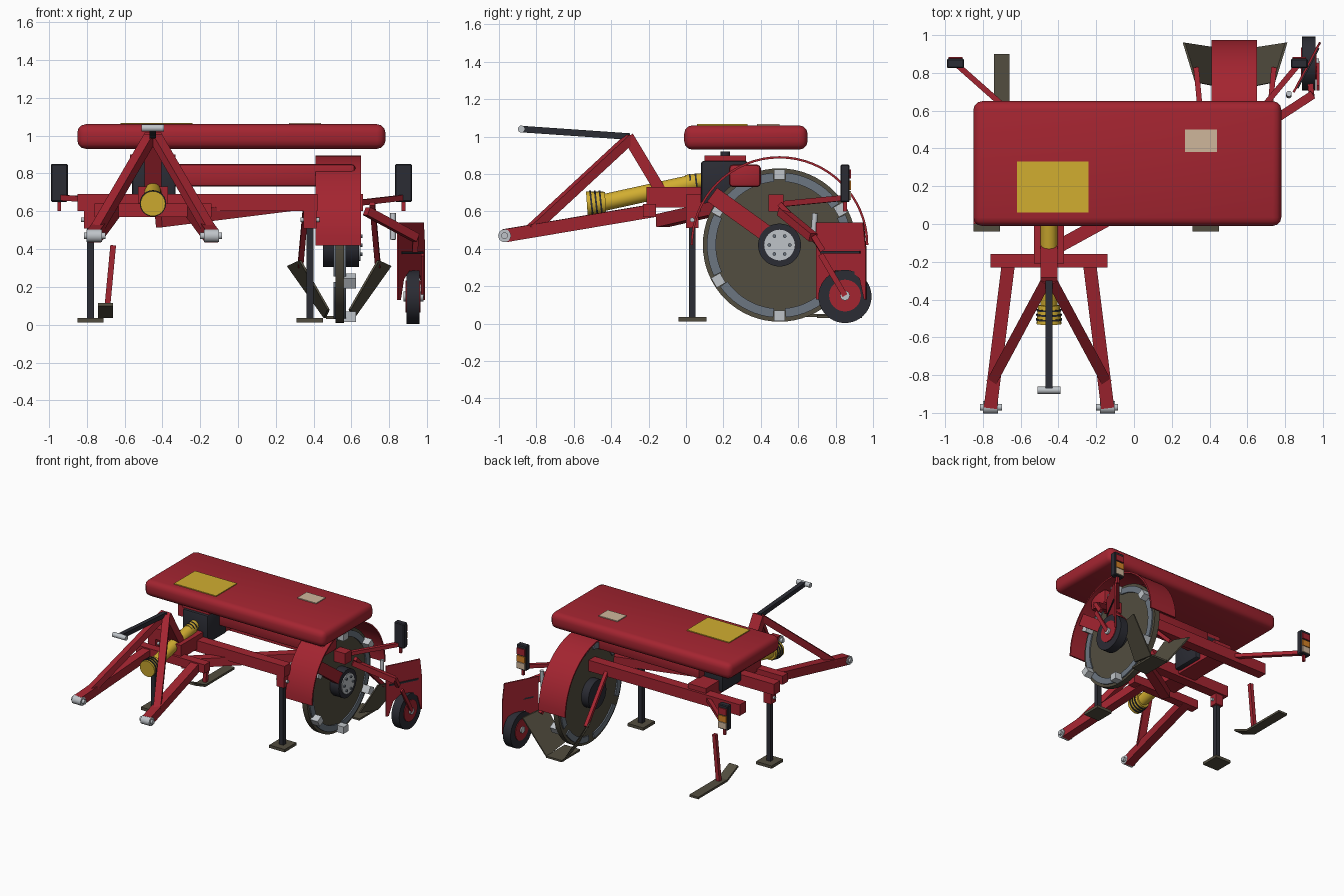
import bpy, bmesh, math
from mathutils import Vector, Matrix

if "Cube" in bpy.data.objects:
    bpy.data.objects.remove(bpy.data.objects["Cube"])

def mat(name, *rgb):
    m = bpy.data.materials.new(name)
    m.diffuse_color = (*rgb, 1)
    m.use_nodes = True
    m.node_tree.nodes["Principled BSDF"].inputs["Base Color"].default_value = m.diffuse_color
    return m

RED = mat("red paint", 0.37, 0.018, 0.03)
DARK = mat("charcoal", 0.024, 0.025, 0.034)
YELLOW = mat("yellow", 0.64, 0.42, 0.03)
BEIGE = mat("beige", 0.62, 0.47, 0.33)
OLIVE = mat("worn iron", 0.085, 0.075, 0.05)
STEEL = mat("blue steel", 0.15, 0.18, 0.22)
SILVER = mat("bright steel", 0.52, 0.55, 0.58)
ORANGE = mat("orange", 0.65, 0.22, 0.02)

def finish(name, bm, m, smooth=False):
    bmesh.ops.recalc_face_normals(bm, faces=bm.faces)
    me = bpy.data.meshes.new(name)
    bm.to_mesh(me)
    bm.free()
    me.materials.append(m)
    ob = bpy.data.objects.new(name, me)
    bpy.context.collection.objects.link(ob)
    if smooth:
        bpy.context.view_layer.objects.active = ob
        ob.select_set(True)
        bpy.ops.object.shade_smooth_by_angle(angle=math.radians(35))
        ob.select_set(False)
    return ob

def box(name, x0, x1, y0, y1, z0, z1, m, bevel=0, seg=2):
    bm = bmesh.new()
    c = Matrix.Translation(((x0+x1)/2, (y0+y1)/2, (z0+z1)/2))
    bmesh.ops.create_cube(bm, size=1, matrix=c @ Matrix.Diagonal((x1-x0, y1-y0, z1-z0, 1)))
    if bevel:
        bmesh.ops.bevel(bm, geom=bm.edges[:], offset=bevel, segments=seg, profile=0.5, affect='EDGES')
    return finish(name, bm, m, bevel > 0)

def frame(a, b):
    a, b = Vector(a), Vector(b)
    d = (b - a).normalized()
    side = d.cross(Vector((0, 0, 1)))
    side = side.normalized() if side.length > 0.01 else Vector((1, 0, 0))
    r = Matrix((side, side.cross(d) * -1, d)).transposed()
    if r.determinant() < 0:
        r = Matrix((side, side.cross(d), d)).transposed()
    return Matrix.Translation((a + b) / 2) @ r.to_4x4(), (b - a).length

def bar(name, a, b, w, h, m=RED):
    """Rectangular bar from a to b, w wide sideways and h high."""
    M, L = frame(a, b)
    bm = bmesh.new()
    bmesh.ops.create_cube(bm, size=1, matrix=M @ Matrix.Diagonal((w, h, L, 1)))
    return finish(name, bm, m)

def rod(name, a, b, r, m, r2=None, n=24):
    M, L = frame(a, b)
    bm = bmesh.new()
    bmesh.ops.create_cone(bm, cap_ends=True, segments=n, radius1=r,
                          radius2=r if r2 is None else r2, depth=L, matrix=M)
    return finish(name, bm, m, True)

def prism(name, pts, offset, m):
    """Flat polygon extruded along an offset vector."""
    bm = bmesh.new()
    f = bm.faces.new([bm.verts.new(p) for p in pts])
    g = bmesh.ops.extrude_face_region(bm, geom=[f])
    bmesh.ops.translate(bm, vec=offset, verts=[v for v in g['geom'] if isinstance(v, bmesh.types.BMVert)])
    return finish(name, bm, m)

def arc(name, cx, cy, cz, r0, r1, x0, x1, a0, a1, n, m):
    """Curved slab in the y-z plane, from angle a0 to a1 in degrees."""
    bm = bmesh.new()
    prev = None
    for i in range(n + 1):
        t = math.radians(a0 + (a1 - a0) * i / n)
        ring = [bm.verts.new((x, cy + r*math.cos(t), cz + r*math.sin(t)))
                for x, r in ((x0, r0), (x1, r0), (x1, r1), (x0, r1))]
        if prev:
            for k in range(4):
                bm.faces.new((prev[k], prev[(k+1) % 4], ring[(k+1) % 4], ring[k]))
        if i in (0, n):
            bm.faces.new(ring)
        prev = ring
    return finish(name, bm, m, True)

# Hood with two plates
box("hood", -0.85, 0.78, -0.01, 0.65, 0.93, 1.06, RED, 0.045, 3)
box("hood_panel_yellow", -0.62, -0.24, 0.06, 0.33, 1.059, 1.067, YELLOW)
box("hood_panel_beige", 0.27, 0.44, 0.38, 0.50, 1.059, 1.067, BEIGE)

# Main frame
box("front_beam", -0.85, 0.42, 0.0, 0.08, 0.60, 0.69, RED)
box("rear_beam", -0.85, 0.66, 0.44, 0.52, 0.60, 0.69, RED)
box("upper_beam", -0.40, 0.62, 0.23, 0.40, 0.73, 0.85, RED, 0.02)
box("centre_beam", -0.53, -0.37, -0.21, 0.50, 0.62, 0.73, RED)
bar("diagonal_brace", (-0.42, -0.13, 0.55), (0.42, 0.33, 0.655), 0.07, 0.07)

# Gearbox
box("gearbox", -0.56, -0.33, 0.08, 0.33, 0.64, 0.87, DARK, 0.015)
box("gearbox_lid", -0.57, -0.33, 0.10, 0.32, 0.87, 0.90, RED)
rod("gearbox_cap", (-0.45, 0.21, 0.90), (-0.45, 0.21, 0.92), 0.025, DARK)

# Hitch
box("hitch_crossbeam", -0.76, -0.14, -0.23, -0.16, 0.57, 0.64, RED)
for s, side in ((-1, "left"), (1, "right")):
    X = lambda d: -0.45 + s * d
    bar("lower_link_" + side, (X(0.31), -0.97, 0.47), (X(0.21), -0.17, 0.605), 0.07, 0.07)
    rod("hitch_bush_" + side, (X(0.27), -0.97, 0.47), (X(0.35), -0.97, 0.47), 0.034, SILVER)
    rod("hitch_pin_" + side, (X(0.25), -0.97, 0.47), (X(0.365), -0.97, 0.47), 0.018, SILVER)
    bar("mast_arm_" + side, (X(0.30), -0.83, 0.50), (X(0.015), -0.30, 0.99), 0.055, 0.05)
bar("mast_strut", (-0.45, -0.31, 1.0), (-0.45, -0.13, 0.70), 0.09, 0.06)
bar("top_link", (-0.45, -0.30, 1.0), (-0.45, -0.88, 1.04), 0.035, 0.035, DARK)
rod("top_link_pin", (-0.51, -0.88, 1.04), (-0.39, -0.88, 1.04), 0.019, SILVER)

# Drive shaft with ribbed guards
rod("drive_shaft", (-0.45, -0.45, 0.645), (-0.45, 0.05, 0.755), 0.045, YELLOW)
rod("shaft_guard_front", (-0.45, -0.53, 0.64), (-0.45, -0.43, 0.647), 0.066, YELLOW, 0.058)
rod("shaft_guard_rear", (-0.45, 0.0, 0.755), (-0.45, 0.09, 0.765), 0.04, YELLOW)
for y, z, r in ((-0.51, 0.641, 0.07), (-0.485, 0.643, 0.068), (-0.46, 0.645, 0.066),
                (0.02, 0.757, 0.043), (0.05, 0.76, 0.043)):
    rod("shaft_rib", (-0.45, y, z), (-0.45, y + 0.009, z + 0.001), r, DARK)

# Parking stands
for x in (-0.78, 0.38):
    box("stand_foot", x - 0.07, x + 0.07, -0.04, 0.11, 0.012, 0.035, OLIVE)
    box("stand_leg", x - 0.018, x + 0.018, 0.015, 0.05, 0.03, 0.58, DARK)
    box("stand_socket", x - 0.034, x + 0.034, 0.0, 0.066, 0.51, 0.60, RED)
    rod("stand_pin", (x - 0.05, 0.033, 0.555), (x + 0.05, 0.033, 0.555), 0.012, SILVER)

# Large cutting wheel
CY, CZ = 0.5, 0.42
rod("wheel_disc", (0.515, CY, CZ), (0.56, CY, CZ), 0.41, OLIVE, n=64)
for k in range(6):
    a = 90 + 60 * k
    arc("wheel_ring_segment", 0, CY, CZ, 0.34, 0.388, 0.505, 0.57, a + 5, a + 55, 10, STEEL)
    t = math.radians(a)
    d = Vector((0, math.cos(t), math.sin(t)))
    c = Vector((0.59, CY, CZ))
    bar("wheel_cleat", c + d * 0.35, c + d * 0.405, 0.07, 0.06, SILVER)
    t += math.radians(30)
    p = Vector((0.645, CY + 0.055*math.cos(t), CZ + 0.055*math.sin(t)))
    rod("hub_bolt", p, p + Vector((0.012, 0, 0)), 0.01, STEEL, n=8)
rod("wheel_hub", (0.45, CY, CZ), (0.64, CY, CZ), 0.115, DARK, n=32)
rod("hub_plate", (0.64, CY, CZ), (0.648, CY, CZ), 0.082, SILVER, n=32)
bar("wheel_arm", (0.61, 0.14, 0.69), (0.61, 0.46, 0.46), 0.05, 0.09)
arc("wheel_guard", 0, CY, CZ, 0.463, 0.475, 0.41, 0.65, 0, 180, 32, RED)

# Covering trough behind the wheel
for s in (-1, 1):
    X = lambda d: 0.535 + s * d
    prism("trough_blade", [(X(0.20), 0.75, 0.34), (X(0.265), 0.96, 0.31),
                           (X(0.07), 0.93, 0.035), (X(0.05), 0.72, 0.08)], (s * 0.012, 0, 0), OLIVE)
    bar("trough_arm", (X(0.175), 0.50, 0.64), (X(0.205), 0.82, 0.31), 0.028, 0.028)
box("trough_floor", 0.465, 0.605, 0.70, 0.94, 0.03, 0.045, OLIVE)

# Depth wheel and its arm
rod("depth_tyre", (0.89, 0.85, 0.145), (0.96, 0.85, 0.145), 0.142, DARK, n=40)
rod("depth_rim", (0.885, 0.85, 0.15), (0.966, 0.85, 0.15), 0.085, RED, n=32)
rod("depth_axle", (0.875, 0.85, 0.15), (0.98, 0.85, 0.15), 0.026, SILVER, n=16)
bar("depth_arm_upper", (0.68, 0.51, 0.60), (0.94, 0.68, 0.46), 0.045, 0.045)
bar("depth_arm_lower", (0.94, 0.68, 0.47), (0.935, 0.73, 0.39), 0.03, 0.03)
bar("depth_arm_fork", (0.975, 0.72, 0.37), (0.975, 0.85, 0.15), 0.015, 0.03)
rod("depth_damper", (0.82, 0.68, 0.45), (0.82, 0.69, 0.59), 0.015, SILVER, n=12)

# Diagonal deflector plate, arched over the depth wheel
def on_plate(u, z):
    return (0.84 + 0.14*u, 0.70 + 0.265*u, z)
shape = [(0, 0.54), (0, 0.13), (0.08, 0.13), (0.2, 0.24), (0.4, 0.285), (0.7, 0.285),
         (0.88, 0.24), (0.97, 0.13), (1, 0.13), (1, 0.40), (0.95, 0.54)]
prism("deflector_plate", [on_plate(u, z) for u, z in shape], (0.010, -0.006, 0), RED)
prism("deflector_slot", [on_plate(u, z) for u, z in ((0.1, 0.375), (0.9, 0.375), (0.9, 0.388), (0.1, 0.388))],
      (0.016, -0.010, 0), DARK)

# Tail lamps on arms
for side, x, a in (("left", -0.945, (-0.55, 0.50, 0.65)), ("right", 0.875, (0.60, 0.52, 0.64))):
    bar("lamp_arm_" + side, a, (x, 0.85, 0.672), 0.03, 0.03)
    box("lamp_stub_" + side, x - 0.01, x + 0.01, 0.84, 0.86, 0.60, 0.67, RED)
    box("lamp_housing_" + side, x - 0.045, x + 0.045, 0.825, 0.875, 0.65, 0.85, DARK, 0.006, 1)
    for tag, z, m in (("red", 0.775, RED), ("orange", 0.715, ORANGE), ("pale", 0.66, BEIGE)):
        box(f"lamp_lens_{tag}_{side}", x - 0.036, x + 0.036, 0.874, 0.883, z, z + 0.05, m)

# Marker skid on the left
prism("skid", [(-0.74, 0.90, 0.035), (-0.74, 0.52, 0.035), (-0.74, 0.38, 0.10),
               (-0.74, 0.385, 0.115), (-0.74, 0.525, 0.052), (-0.74, 0.90, 0.052)], (0.08, 0, 0), OLIVE)
bar("skid_post", (-0.695, 0.57, 0.05), (-0.66, 0.57, 0.42), 0.03, 0.03)
